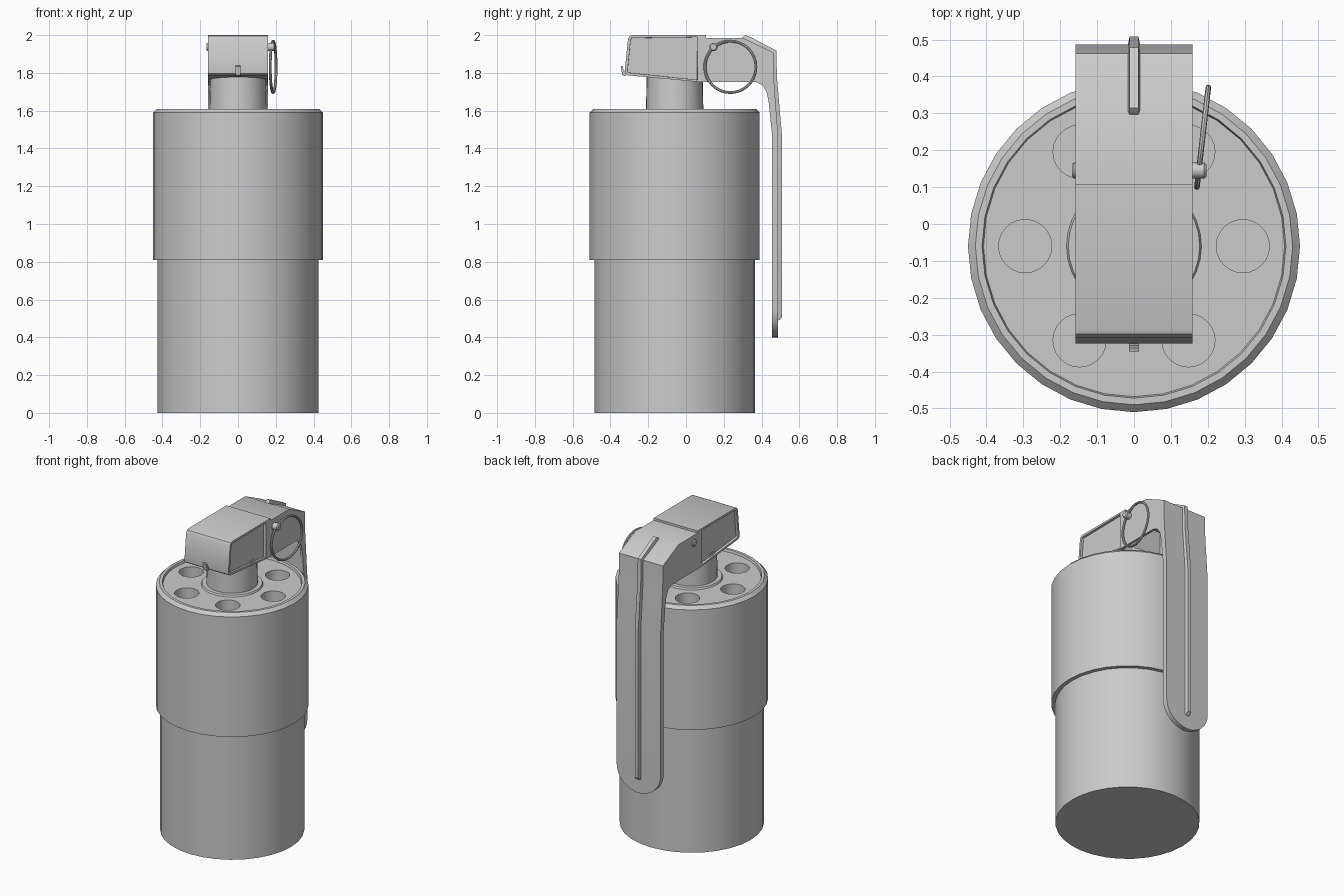
import bpy, bmesh
from math import sin, cos, pi, sqrt, radians
from mathutils import Matrix

if "Cube" in bpy.data.objects:
    bpy.data.objects.remove(bpy.data.objects["Cube"])

CY = -0.06   # axis of the canister in y
W = 0.158    # half width of head and lever


def finish(name, bm, smooth=True):
    bmesh.ops.recalc_face_normals(bm, faces=bm.faces)
    me = bpy.data.meshes.new(name)
    bm.to_mesh(me)
    bm.free()
    ob = bpy.data.objects.new(name, me)
    bpy.context.collection.objects.link(ob)
    if smooth:
        shade(ob)
    return ob


def activate(ob):
    bpy.ops.object.select_all(action='DESELECT')
    ob.select_set(True)
    bpy.context.view_layer.objects.active = ob


def shade(ob):
    activate(ob)
    bpy.ops.object.shade_smooth_by_angle(angle=radians(28))


def loft(name, rings, smooth=True):
    """Skin a list of equal-length rings and cap both ends."""
    bm = bmesh.new()
    rs = [[bm.verts.new(p) for p in r] for r in rings]
    n = len(rs[0])
    for a, b in zip(rs, rs[1:]):
        for i in range(n):
            j = (i + 1) % n
            bm.faces.new((a[i], a[j], b[j], b[i]))
    bm.faces.new(rs[0])
    bm.faces.new(rs[-1])
    return finish(name, bm, smooth)


def lathe(name, profile, smooth=True, n=32):
    return loft(name, [[(r * cos(2 * pi * i / n), CY + r * sin(2 * pi * i / n), z)
                        for i in range(n)] for r, z in profile], smooth)


def extrude_x(name, yz, x0, x1):
    return loft(name, [[(x, y, z) for y, z in yz] for x in (x0, x1)])


# canister body with stepped sleeve, chamfered rim and recessed top
body = lathe("canister_body", [
    (0.425, 0), (0.425, 0.81), (0.45, 0.81), (0.45, 1.59), (0.43, 1.61),
    (0.412, 1.61), (0.408, 1.595), (0.183, 1.595), (0.178, 1.606)], smooth=False)

# six vent holes
bm = bmesh.new()
for k in range(6):
    a = k * pi / 3
    bmesh.ops.create_cone(bm, cap_ends=True, segments=24, radius1=0.072, radius2=0.072, depth=0.3,
                          matrix=Matrix.Translation((0.295 * cos(a), CY + 0.295 * sin(a), 1.62)))
cutter = finish("vent_cutter", bm, False)
cutter.hide_render = True
activate(body)
mod = body.modifiers.new("vents", 'BOOLEAN')
mod.operation = 'DIFFERENCE'
mod.solver = 'EXACT'
mod.object = cutter
bpy.ops.object.modifier_apply(modifier=mod.name)
bpy.data.objects.remove(cutter)
shade(body)

# neck
lathe("neck", [(0.152, 1.60), (0.148, 1.79)])

# head block with recessed side panels
block_yz = [(0.07, 2.0), (-0.285, 2.0), (-0.298, 1.995), (-0.307, 1.98), (-0.324, 1.815),
            (-0.322, 1.797), (-0.308, 1.787), (0.07, 1.752)]
bm = bmesh.new()
sides = [[bm.verts.new((x, y, z)) for y, z in block_yz] for x in (-W, W)]
for i in range(len(block_yz)):
    j = (i + 1) % len(block_yz)
    bm.faces.new((sides[0][i], sides[0][j], sides[1][j], sides[1][i]))
panels = [bm.faces.new(s) for s in sides]
bmesh.ops.recalc_face_normals(bm, faces=bm.faces)
for p in panels:
    bmesh.ops.inset_region(bm, faces=[p], thickness=0.015, depth=0)
    d = 0.015 if p.calc_center_median().x < 0 else -0.015
    new = bmesh.ops.inset_region(bm, faces=[p], thickness=0.0005, depth=0)
    bmesh.ops.translate(bm, verts=p.verts, vec=(d, 0, 0))
finish("head_block", bm)

# lip of the head block lapping over the lever
extrude_x("head_lip", [(0.07, 2.0), (0.107, 2.0), (0.107, 1.98), (0.07, 1.98)], -W, W)

# front hook
extrude_x("front_hook", [(-0.305, 1.80), (-0.322, 1.782), (-0.338, 1.79), (-0.345, 1.835),
                         (-0.336, 1.838), (-0.33, 1.81), (-0.315, 1.815)], -0.013, 0.013)

# lever plate: rows of outer y,z / inner y,z / half width, ending in a round tip
rows = [(0.07, 1.986, 0.07, 1.968, W), (0.30, 1.986, 0.296, 1.968, W),
        (0.462, 1.908, 0.44, 1.898, W), (0.465, 1.77, 0.437, 1.77, W),
        (0.487, 1.47, 0.456, 1.47, W), (0.487, 0.55, 0.456, 0.55, W)]
for k in range(1, 9):
    t = sin(k / 8 * pi / 2)
    z = 0.55 - 0.15 * t
    rows.append((0.487, z, 0.456, z, max(W * sqrt(max(0, 1 - t * t)), 0.01)))
loft("lever_plate", [[(-w, yo, zo), (w, yo, zo), (w, yi, zi), (-w, yi, zi)]
                     for yo, zo, yi, zi, w in rows])

# lever side walls
wall = [(0.07, 1.986), (0.30, 1.986), (0.462, 1.908), (0.465, 1.77), (0.487, 1.47), (0.456, 1.47),
        (0.437, 1.65), (0.426, 1.70), (0.405, 1.735), (0.37, 1.752), (0.07, 1.752)]
for s, side in ((-1, "left"), (1, "right")):
    extrude_x("lever_wall_" + side, wall, s * W, s * (W - 0.015))

# raised stiffening rib down the lever
rib = [(0.295, 1.985, 0.29, 1.975), (0.315, 2.0, 0.305, 1.975), (0.345, 1.988, 0.33, 1.965),
       (0.478, 1.918, 0.455, 1.90), (0.482, 1.77, 0.46, 1.77),
       (0.508, 1.47, 0.48, 1.47), (0.508, 0.505, 0.48, 0.505), (0.488, 0.488, 0.48, 0.488)]
loft("lever_rib", [[(-0.012, yo, zo), (0.012, yo, zo), (0.018, yi, zi), (-0.018, yi, zi)]
                   for yo, zo, yi, zi in rib])

# safety pin
loft("safety_pin", [[(x, 0.145 + r * cos(i * pi / 8), 1.937 + r * sin(i * pi / 8)) for i in range(16)]
                    for x, r in ((-0.168, 0.016), (-0.163, 0.022), (0.19, 0.022), (0.196, 0.016))])

# pull ring
bpy.ops.mesh.primitive_torus_add(major_radius=0.136, minor_radius=0.0075, major_segments=40,
                                 minor_segments=8, location=(0.186, 0.235, 1.832),
                                 rotation=(0, pi / 2, radians(-6.5)))
ring = bpy.context.object
ring.name = "pull_ring"
shade(ring)
